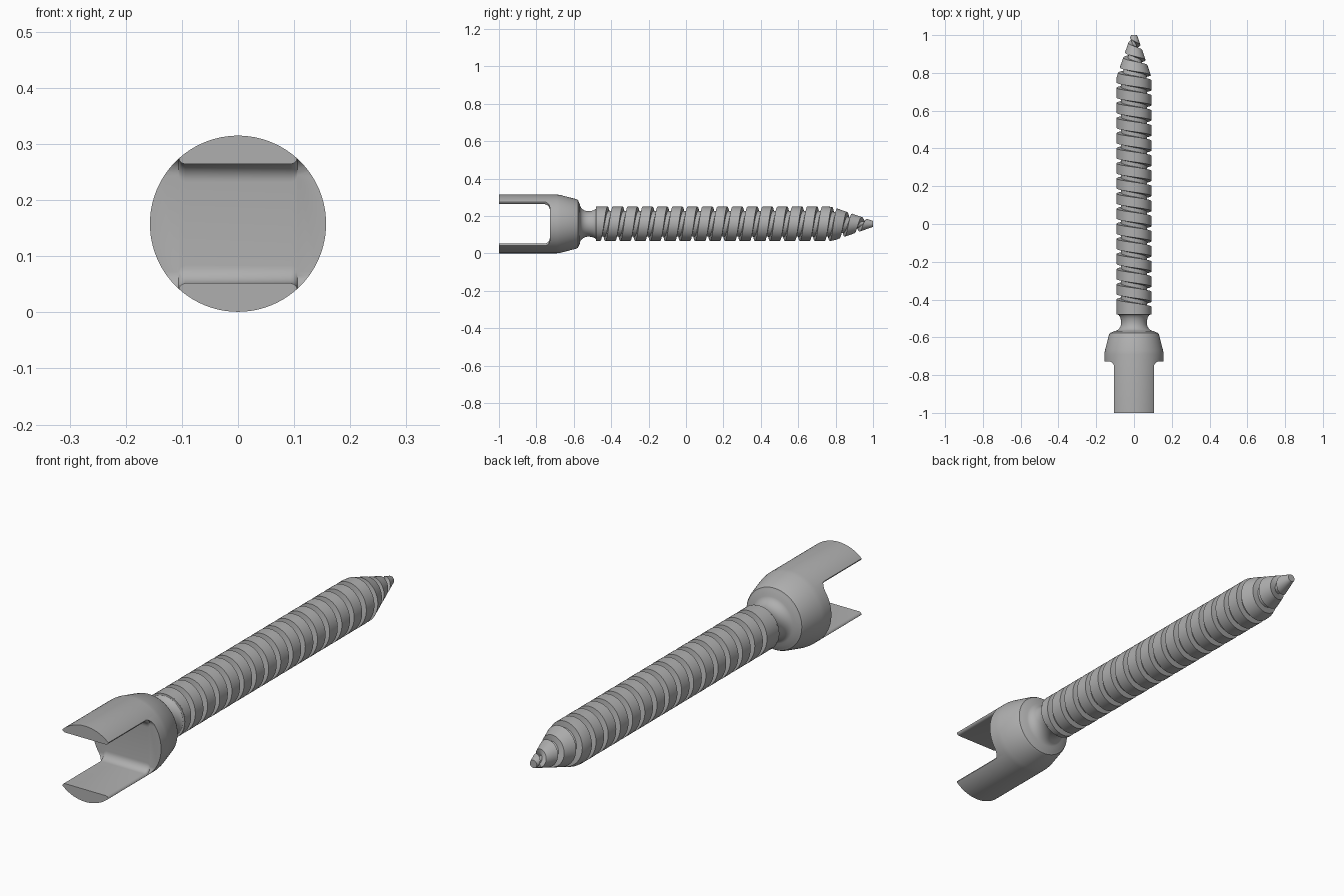
import bpy, bmesh, math

cube = bpy.data.objects.get("Cube")
if cube:
    bpy.data.objects.remove(cube)

AXIS_Z = 0.158
HEAD_R = 0.157
SHAFT_R = 0.092
PITCH = 0.08
SHAFT_START = -0.48

steel = bpy.data.materials.new("grey steel")
steel.use_nodes = True
GREY = (0.43, 0.43, 0.43, 1)
steel.diffuse_color = GREY
steel.node_tree.nodes["Principled BSDF"].inputs["Base Color"].default_value = GREY


def make_object(name, bm):
    bmesh.ops.remove_doubles(bm, verts=bm.verts, dist=0.0001)
    bmesh.ops.holes_fill(bm, edges=bm.edges)
    bmesh.ops.recalc_face_normals(bm, faces=bm.faces)
    mesh = bpy.data.meshes.new(name)
    bm.to_mesh(mesh)
    bm.free()
    obj = bpy.data.objects.new(name, mesh)
    bpy.context.collection.objects.link(obj)
    mesh.materials.append(steel)
    return obj


def skin(bm, rows, closed):
    """Join neighbouring rows of points with quads."""
    rows = [[bm.verts.new(p) for p in row] for row in rows]
    for a, b in zip(rows, rows[1:]):
        count = len(a)
        for i in range(count if closed else count - 1):
            j = (i + 1) % count
            bm.faces.new((a[i], a[j], b[j], b[i]))


def around(radius, y, angle):
    return (radius * math.sin(angle), y, AXIS_Z + radius * math.cos(angle))


def smooth(obj):
    bpy.ops.object.select_all(action='DESELECT')
    obj.select_set(True)
    bpy.context.view_layer.objects.active = obj
    bpy.ops.object.shade_smooth_by_angle(angle=math.radians(35))


# Tulip head with tapered shoulder and waisted neck, turned about the y axis
profile = [(HEAD_R, -1), (HEAD_R, -0.69), (0.154, -0.67), (0.132, -0.585),
           (0.127, -0.577), (0.118, -0.574)]
for i in range(13):
    a = math.pi * i / 12
    profile.append((0.068 + 0.036 * (1 - math.sin(a)) * (1 if a < math.pi / 2 else 0.67),
                    -0.522 - 0.045 * math.cos(a)))
profile.append((SHAFT_R, SHAFT_START + 0.005))
SIDES = 96
bm = bmesh.new()
skin(bm, [[around(r, y, math.tau * i / SIDES) for i in range(SIDES)]
          for r, y in profile], True)
head = make_object("forked_head", bm)

# Slot cutter: round-cornered floor, opening slightly at the arm edges
FLOOR, CORNER = -0.728, 0.032


def slot_section(x, half):
    pts = [(x, -1.2, AXIS_Z - half)]
    for side in (-1, 1):
        arc = []
        for i in range(9):
            a = math.pi / 2 * i / 8
            arc.append((x, FLOOR - CORNER + CORNER * math.sin(a),
                        AXIS_Z + side * (half - CORNER + CORNER * math.cos(a))))
        pts += arc if side < 0 else arc[::-1]
    return pts + [(x, -1.2, AXIS_Z + half)]


flare = [(0.094, 0.106), (0.1, 0.108), (0.104, 0.112), (0.106, 0.118), (0.2, 0.118)]
sections = [(-x, h) for x, h in reversed(flare)] + flare
bm = bmesh.new()
skin(bm, [slot_section(x, h) for x, h in sections], True)
cutter = make_object("slot_cutter", bm)
cutter.hide_render = True
cut = head.modifiers.new("slot", 'BOOLEAN')
cut.operation = 'DIFFERENCE'
cut.solver = 'EXACT'
cut.object = cutter
bpy.context.view_layer.objects.active = head
bpy.ops.object.modifier_apply(modifier="slot")
bpy.data.objects.remove(cutter)
smooth(head)


# Threaded shaft: one groove profile swept along a left-handed helix
def shaft_radius(y):
    taper = max(0, y - 0.78) / (1 - 0.78)
    return SHAFT_R + (0.016 - SHAFT_R) * taper


GROOVE = [(-0.5, 0), (-0.17, 0), (-0.13, 1), (0.13, 1), (0.17, 0), (0.5, 0)]
STEPS = 48
FIRST_TURN = -0.325 - 3 * PITCH
rows = []
for n in range(STEPS * 21):
    turn = n / STEPS
    row = []
    for offset, depth in GROOVE:
        y = FIRST_TURN + PITCH * (turn + offset)
        centre = FIRST_TURN + PITCH * turn
        y = min(max(y, SHAFT_START), 1)
        r = shaft_radius(y)
        if depth and -0.455 < centre < 0.985:
            r = max(r - 0.024, 0.012)
        row.append(around(r, y, -math.tau * turn))
    rows.append(row)
bm = bmesh.new()
skin(bm, rows, False)
smooth(make_object("threaded_shaft", bm))
